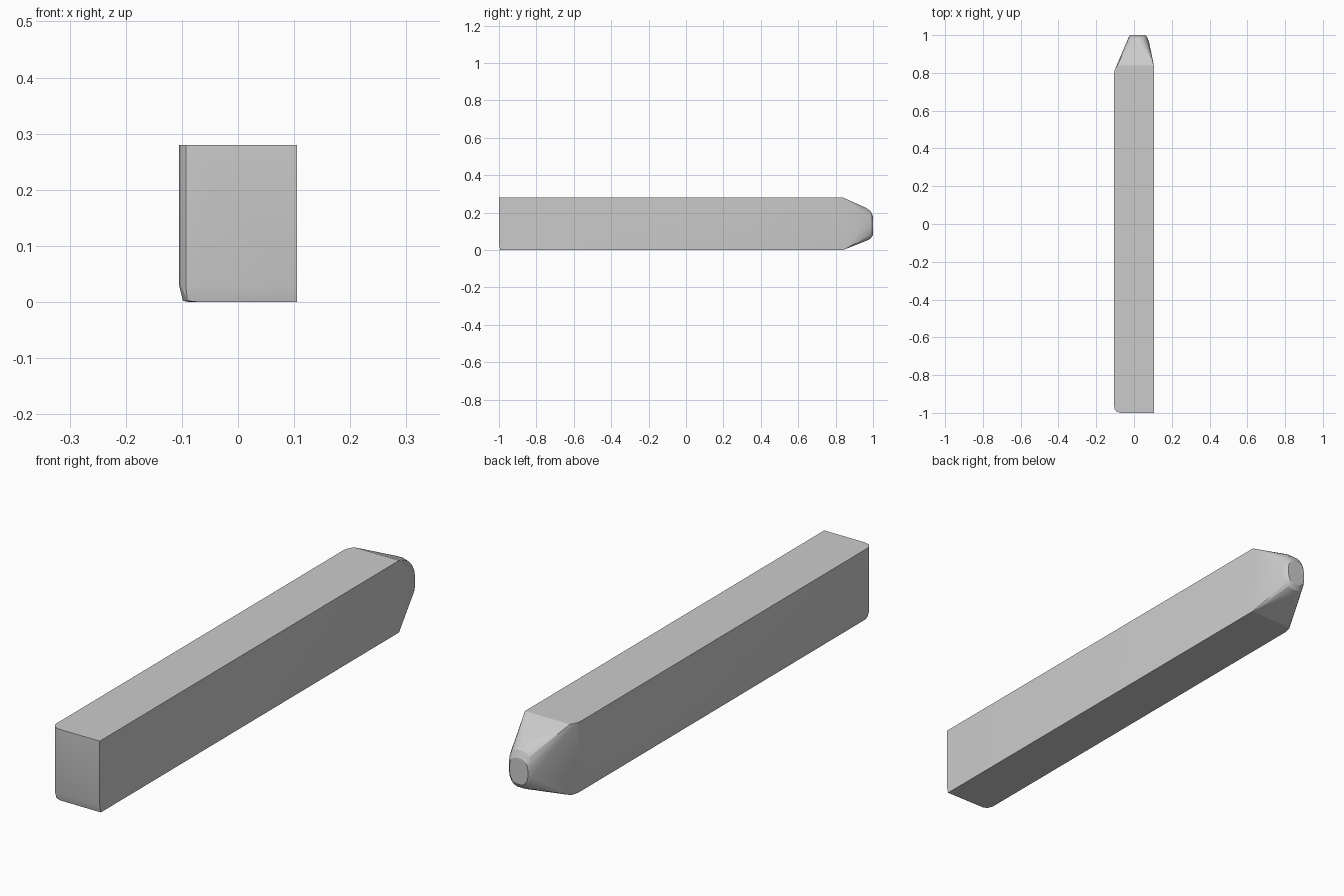
import bpy, bmesh
from math import sin, cos, pi, copysign, radians

if "Cube" in bpy.data.objects:
    bpy.data.objects.remove(bpy.data.objects["Cube"])

points = []

# Blunt front end: plan outline with a rounded left corner
corner = [(-0.105, -0.965), (-0.102, -0.981), (-0.093, -0.993), (-0.07, -1.0), (0.105, -1.0)]
for x, y in corner:
    points += [(x, y, 0.28), (x, y, 0.03)]
# Chamfered lower edge of the front and left side
points += [(-0.098, -0.965, 0.002), (-0.09, -0.988, 0.002), (-0.07, -0.993, 0.0),
           (0.105, -0.993, 0.0)]

# Shoulder where the taper starts
points += [(-0.105, 0.80, 0.28), (-0.105, 0.80, 0.03), (-0.098, 0.80, 0.002),
           (-0.102, 0.815, 0.28), (-0.088, 0.84, 0.28), (-0.088, 0.83, 0.0),
           (0.105, 0.84, 0.28), (0.105, 0.84, 0.0)]


def oval(y, cx, cz, rx, rz, power=0.75, n=20):
    """Squarish oval ring facing along y."""
    for i in range(n):
        a = 2 * pi * (i + 0.5) / n
        c, s = cos(a), sin(a)
        points.append((cx + rx * copysign(abs(c) ** power, c), y,
                       cz + rz * copysign(abs(s) ** power, s)))


# Rounded nose, three rings
oval(0.965, 0.022, 0.137, 0.058, 0.088)
oval(0.988, 0.021, 0.134, 0.050, 0.073)
oval(1.0, 0.020, 0.130, 0.040, 0.050)

# Wrap everything in one convex skin
bm = bmesh.new()
for p in points:
    bm.verts.new(p)
hull = bmesh.ops.convex_hull(bm, input=bm.verts[:])
loose = {v for v in hull["geom_interior"] + hull["geom_unused"]
         if isinstance(v, bmesh.types.BMVert) and not v.link_faces}
bmesh.ops.delete(bm, geom=list(loose), context='VERTS')
bmesh.ops.dissolve_limit(bm, angle_limit=radians(1), verts=bm.verts[:], edges=bm.edges[:])
bmesh.ops.recalc_face_normals(bm, faces=bm.faces[:])

mesh = bpy.data.meshes.new("tapered_bar")
bm.to_mesh(mesh)
bm.free()
bar = bpy.data.objects.new("tapered_bar", mesh)
bpy.context.collection.objects.link(bar)
bpy.context.view_layer.objects.active = bar
bar.select_set(True)
bpy.ops.object.shade_smooth_by_angle(angle=radians(15))
